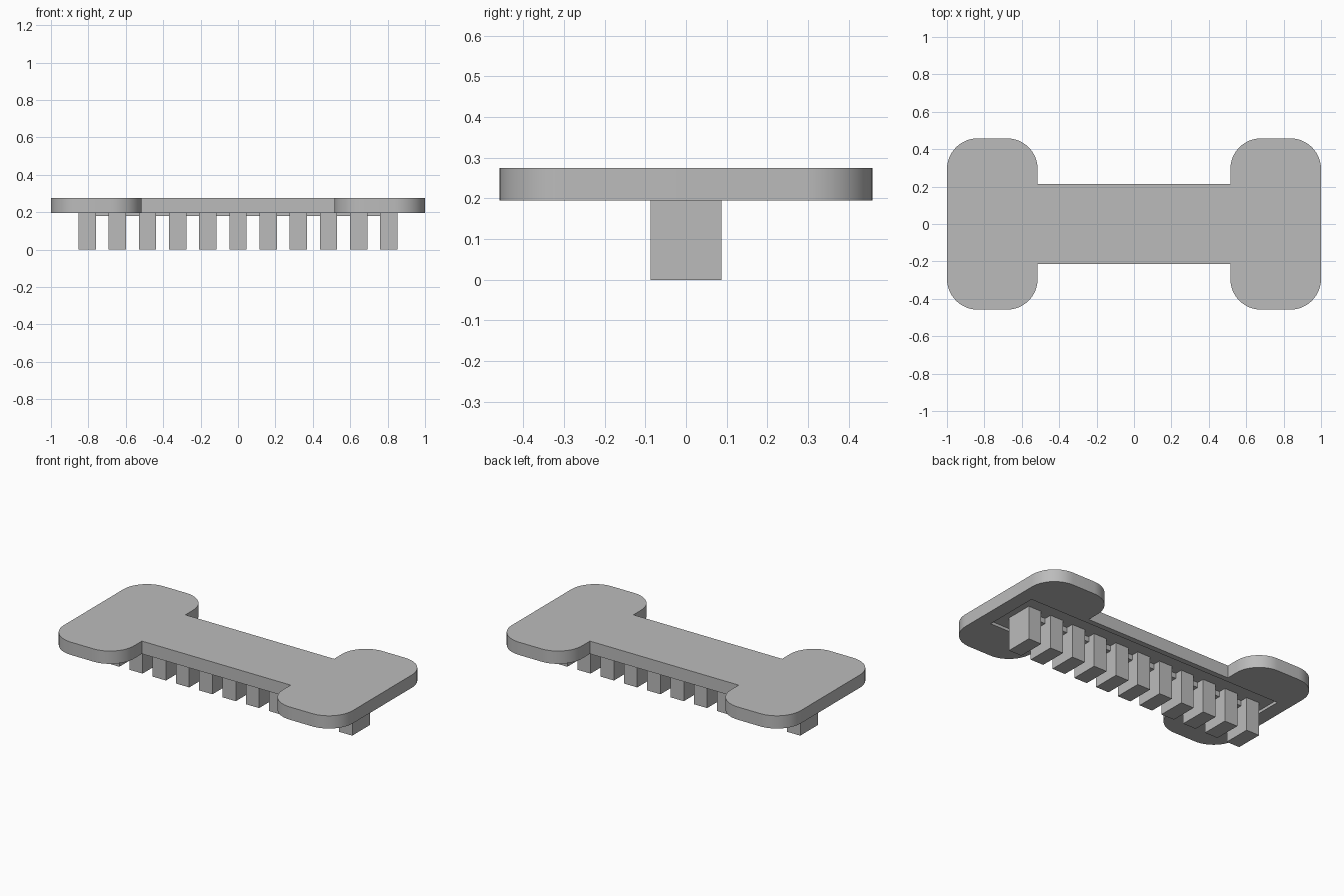
import bpy, bmesh
from math import cos, sin, pi

if "Cube" in bpy.data.objects:
    bpy.data.objects.remove(bpy.data.objects["Cube"], do_unlink=True)

# Single plain grey material
grey = bpy.data.materials.new("plain_grey")
grey.use_nodes = True
colour = (0.5, 0.5, 0.5, 1)
grey.diffuse_color = colour
grey.node_tree.nodes["Principled BSDF"].inputs["Base Color"].default_value = colour

BOTTOM, TOP, FLOOR = 0.195, 0.275, 0.213   # underside, top and recess floor


def add_object(name, bm):
    bmesh.ops.recalc_face_normals(bm, faces=bm.faces[:])
    mesh = bpy.data.meshes.new(name)
    bm.to_mesh(mesh)
    bm.free()
    mesh.materials.append(grey)
    obj = bpy.data.objects.new(name, mesh)
    bpy.context.collection.objects.link(obj)
    return obj


def box(name, x, half_x, half_y, z0, z1):
    bm = bmesh.new()
    bmesh.ops.create_cube(bm, size=2)
    for v in bm.verts:
        v.co = (x + v.co.x * half_x, v.co.y * half_y, z0 if v.co.z < 0 else z1)
    return add_object(name, bm)


# Outline of the plate: one quarter, then mirrored round to a closed loop
INNER, OUTER, HALF_WIDTH, BAR, RADIUS = 0.515, 1.0, 0.458, 0.215, 0.165
STEPS = 16


def arc(cx, start, steps):
    cy = HALF_WIDTH - RADIUS
    return [(cx + RADIUS * cos(start + i * pi / 2 / steps),
             cy + RADIUS * sin(start + i * pi / 2 / steps)) for i in range(steps + 1)]


quarter = arc(OUTER - RADIUS, 0, STEPS) + arc(INNER + RADIUS, pi / 2, STEPS) + [(INNER, BAR)]
half = quarter + [(-x, y) for x, y in reversed(quarter)]
outline = half + [(x, -y) for x, y in reversed(half)]

# Plate with two rounded end lobes
bm = bmesh.new()
face = bm.faces.new([bm.verts.new((x, y, BOTTOM)) for x, y in outline])
side = bmesh.ops.extrude_face_region(bm, geom=[face], use_keep_orig=True)
for v in side["geom"]:
    if isinstance(v, bmesh.types.BMVert):
        v.co.z = TOP
plate = add_object("plate", bm)

# Shallow rectangular recess in the underside
cutter = box("recess_cutter", 0, 0.91, 0.18, BOTTOM - 0.1, FLOOR)
cutter.hide_render = True
cut = plate.modifiers.new("recess", "BOOLEAN")
cut.operation = "DIFFERENCE"
cut.solver = "EXACT"
cut.object = cutter
bpy.context.view_layer.objects.active = plate
plate.select_set(True)
bpy.ops.object.modifier_apply(modifier=cut.name)
bpy.data.objects.remove(cutter, do_unlink=True)
bpy.ops.object.shade_smooth_by_angle(angle=pi / 6)

# Row of square teeth and the narrow rib that joins them
TEETH, PITCH = 11, 0.1613
for i in range(TEETH):
    box(f"tooth_{i + 1}", (i - TEETH // 2) * PITCH, 0.046, 0.0875, 0, FLOOR)
box("tooth_rib", 0, TEETH // 2 * PITCH, 0.04, 0.18, FLOOR)
